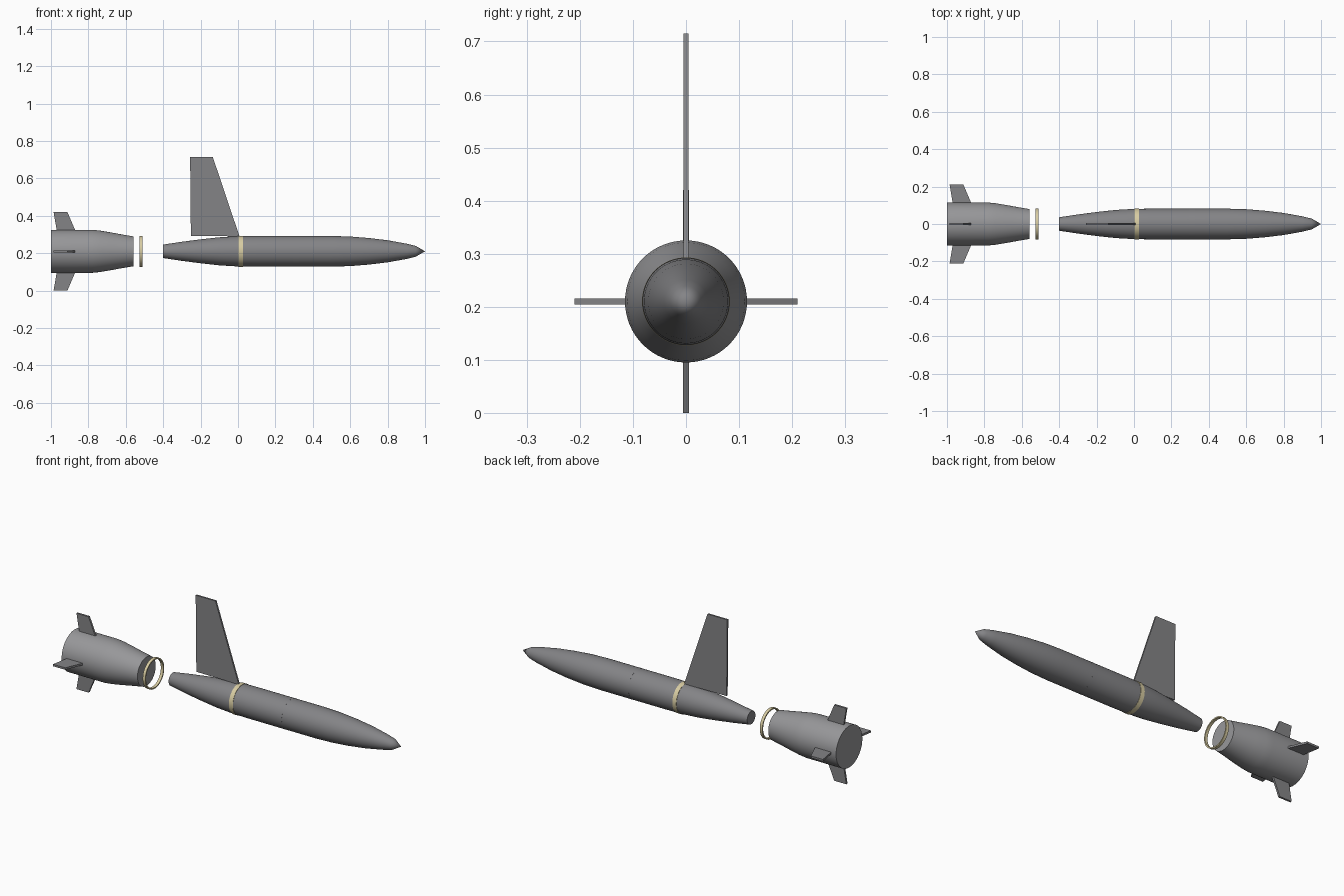
import bpy, bmesh, math
from mathutils import Matrix, Vector

cube = bpy.data.objects.get("Cube")
if cube:
    bpy.data.objects.remove(cube, do_unlink=True)

AXIS_Z = 0.21
SIDES = 64


def material(name, rgb):
    m = bpy.data.materials.new(name)
    m.use_nodes = True
    m.diffuse_color = (*rgb, 1)
    m.node_tree.nodes["Principled BSDF"].inputs["Base Color"].default_value = (*rgb, 1)
    return m


body_grey = material("body grey", (0.23, 0.23, 0.24))
tail_grey = material("tail grey", (0.31, 0.31, 0.32))
beige = material("beige band", (0.68, 0.6, 0.36))


def finish(name, bm, mat, smooth=False):
    bmesh.ops.recalc_face_normals(bm, faces=bm.faces)
    mesh = bpy.data.meshes.new(name)
    bm.to_mesh(mesh)
    bm.free()
    mesh.materials.append(mat)
    obj = bpy.data.objects.new(name, mesh)
    bpy.context.collection.objects.link(obj)
    obj.location.z = AXIS_Z
    if smooth:
        bpy.ops.object.select_all(action='DESELECT')
        obj.select_set(True)
        bpy.context.view_layer.objects.active = obj
        bpy.ops.object.shade_smooth_by_angle(angle=math.radians(35))
    return obj


def lathe(name, profile, mat):
    """Spin (x, radius) points around the long axis."""
    bm = bmesh.new()
    verts = [bm.verts.new((x, 0, r)) for x, r in profile]
    edges = [bm.edges.new(pair) for pair in zip(verts, verts[1:])]
    bmesh.ops.spin(bm, geom=verts + edges, cent=(0, 0, 0), axis=(1, 0, 0),
                   angle=math.tau, steps=SIDES, use_merge=True)
    bmesh.ops.remove_doubles(bm, verts=bm.verts, dist=0.0001)
    return finish(name, bm, mat, True)


def band(name, x0, x1, inner, outer, mat):
    return lathe(name, [(x0, inner), (x0, outer), (x1, outer), (x1, inner), (x0, inner)], mat)


def plate(name, outline, thickness, mat, angle=0):
    """Flat fin from an (x, height) outline, turned around the long axis."""
    bm = bmesh.new()
    face = bm.faces.new([bm.verts.new((x, -thickness / 2, z)) for x, z in outline])
    side = bmesh.ops.extrude_face_region(bm, geom=[face])["geom"]
    moved = [v for v in side if isinstance(v, bmesh.types.BMVert)]
    bmesh.ops.translate(bm, verts=moved, vec=Vector((0, thickness, 0)))
    bm.transform(Matrix.Rotation(angle, 4, 'X'))
    return finish(name, bm, mat)


# Slender main body with pointed nose
lathe("main_body", [(-0.4, 0), (-0.4, 0.036), (-0.3, 0.051), (-0.2, 0.064), (-0.1, 0.075),
                    (0, 0.081), (0.1, 0.082), (0.5, 0.082), (0.6, 0.079), (0.7, 0.071),
                    (0.8, 0.059), (0.9, 0.041), (0.95, 0.029), (1, 0)], body_grey)

# Bands around the body and the loose ring ahead of the tail
band("wing_band", 0.002, 0.026, 0.075, 0.083, beige)
band("seam_band", 0.295, 0.325, 0.078, 0.0823, body_grey)
band("loose_ring", -0.526, -0.51, 0.076, 0.083, beige)

# Separate tail section
lathe("tail_section", [(-1, 0), (-1, 0.115), (-0.78, 0.115), (-0.74, 0.111), (-0.68, 0.101),
                       (-0.62, 0.09), (-0.56, 0.08), (-0.56, 0)], tail_grey)

# Single upright wing
plate("upright_wing", [(-0.252, 0.082), (0.008, 0.08), (-0.135, 0.505), (-0.256, 0.505)],
      0.0095, body_grey)

# Four tail fins
for i, place in enumerate(("top", "right", "bottom", "left")):
    plate(place + "_tail_fin", [(-0.968, 0.105), (-0.867, 0.105), (-0.912, 0.21), (-0.986, 0.21)],
          0.011, body_grey, i * math.pi / 2)
